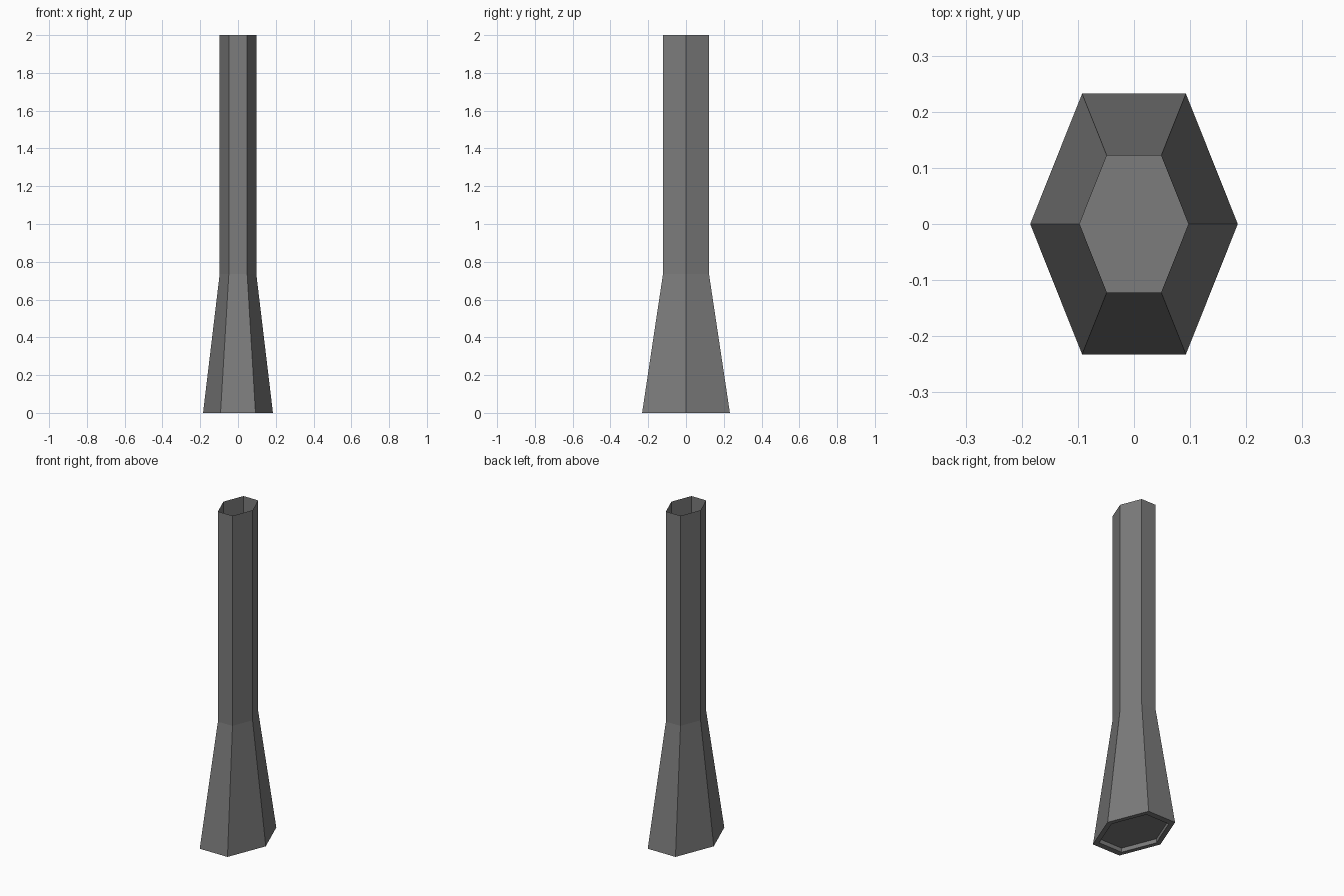
import bpy, bmesh, math

cube = bpy.data.objects.get("Cube")
if cube:
    bpy.data.objects.remove(cube, do_unlink=True)

SIDES = 6
Y_STRETCH = 1.45  # the hexagon is longer from front to back


def make_material(name, rgb):
    mat = bpy.data.materials.new(name)
    mat.use_nodes = True
    colour = (*rgb, 1.0)
    mat.diffuse_color = colour
    mat.node_tree.nodes["Principled BSDF"].inputs["Base Color"].default_value = colour
    return mat


def hex_ring(bm, radius, z):
    angles = [math.tau * i / SIDES for i in range(SIDES)]
    return [bm.verts.new((radius * math.cos(a), radius * Y_STRETCH * math.sin(a), z))
            for a in angles]


def bridge(bm, upper, lower):
    for i in range(SIDES):
        j = (i + 1) % SIDES
        bm.faces.new((upper[i], lower[i], lower[j], upper[j]))


# Open tube, flared foot, flat rim under the foot, recessed floor
profile = [(0.097, 2.0), (0.097, 0.735), (0.185, 0.0), (0.157, 0.0), (0.157, 0.025)]

bm = bmesh.new()
rings = [hex_ring(bm, radius, z) for radius, z in profile]
for upper, lower in zip(rings, rings[1:]):
    bridge(bm, upper, lower)
bm.faces.new(reversed(rings[-1]))

mesh = bpy.data.meshes.new("flared_tube")
bm.to_mesh(mesh)
bm.free()
mesh.materials.append(make_material("dark grey", (0.2, 0.2, 0.2)))
tube = bpy.data.objects.new("flared_tube", mesh)
bpy.context.collection.objects.link(tube)
